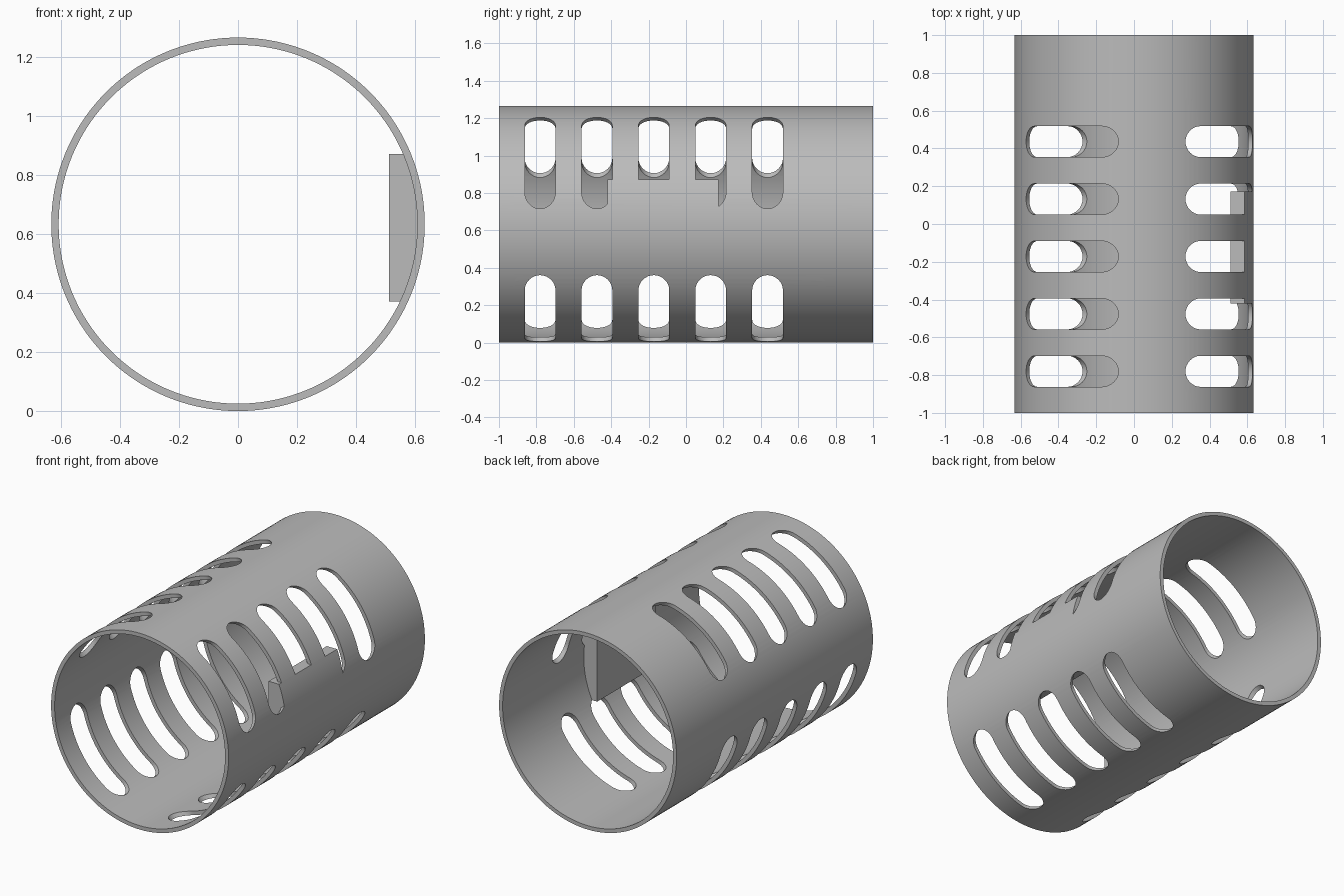
import bpy, bmesh
from math import sin, cos, pi, radians
from mathutils import Matrix, Vector

if "Cube" in bpy.data.objects:
    bpy.data.objects.remove(bpy.data.objects["Cube"], do_unlink=True)

R, BORE = 0.633, 0.608
SLOT_HALF, SLOT_R = 0.302, 0.082
SLOT_ROWS = [-0.78 + 0.304 * i for i in range(5)]
SLOT_ANGLES = [36, 126]          # each cutter pierces both opposite walls
CENTRE = Matrix.Translation((0, 0, R))

grey = bpy.data.materials.new("grey")
grey.use_nodes = True
colour = (0.5, 0.5, 0.5, 1)
grey.diffuse_color = colour
grey.node_tree.nodes["Principled BSDF"].inputs["Base Color"].default_value = colour


def prism(name, outline, depth, matrix):
    """Extrude a 2D outline symmetrically along local z, then place it."""
    bm = bmesh.new()
    face = bm.faces.new([bm.verts.new((x, y, -depth / 2)) for x, y in outline])
    top = bmesh.ops.extrude_face_region(bm, geom=[face])["geom"]
    bmesh.ops.translate(bm, vec=(0, 0, depth),
                        verts=[v for v in top if isinstance(v, bmesh.types.BMVert)])
    bmesh.ops.recalc_face_normals(bm, faces=bm.faces)
    bmesh.ops.transform(bm, matrix=matrix, verts=bm.verts)
    if matrix.determinant() < 0:
        bmesh.ops.reverse_faces(bm, faces=bm.faces)
    mesh = bpy.data.meshes.new(name)
    bm.to_mesh(mesh)
    bm.free()
    mesh.materials.append(grey)
    obj = bpy.data.objects.new(name, mesh)
    bpy.context.collection.objects.link(obj)
    return obj


def combine(target, tool, operation):
    mod = target.modifiers.new(operation.lower(), "BOOLEAN")
    mod.operation, mod.solver, mod.object = operation, "EXACT", tool
    bpy.context.view_layer.objects.active = target
    bpy.ops.object.modifier_apply(modifier=mod.name)
    bpy.data.objects.remove(tool, do_unlink=True)


def circle(radius, n=144):
    return [(radius * cos(2 * pi * i / n), radius * sin(2 * pi * i / n)) for i in range(n)]


def stadium(half, radius, n=16):
    points = []
    for side in (1, -1):
        for i in range(n + 1):
            a = -pi / 2 + pi * i / n
            points.append((side * (half - radius + radius * cos(a)), side * radius * sin(a)))
    return points


# Tube body and the hollow that runs through it
along_y = CENTRE @ Matrix.Rotation(pi / 2, 4, "X")
tube = prism("slotted_tube", circle(R), 2.0, along_y)
hollow = prism("hollow", circle(BORE), 2.4, along_y)

# Round-ended vents, four around the wall in each row
for y in SLOT_ROWS:
    for angle in SLOT_ANGLES:
        a = radians(angle)
        radial = Vector((cos(a), 0, sin(a)))
        tangent = Vector((-sin(a), 0, cos(a)))
        axes = Matrix((tangent, Vector((0, 1, 0)), radial)).transposed().to_4x4()
        place = Matrix.Translation((0, y, R)) @ axes
        combine(hollow, prism("vent", stadium(SLOT_HALF, SLOT_R), 1.6, place), "UNION")

# Solid mounting block left standing inside the left wall, flush with the outside
block = [(0.512, -0.42), (0.9, -0.42), (0.9, 0.173), (0.512, 0.173)]
combine(hollow, prism("block", block, 0.5, Matrix.Translation((0, 0, 0.622))), "DIFFERENCE")
combine(tube, hollow, "DIFFERENCE")

# One colour, smooth walls with crisp rims
tube.data.materials.clear()
tube.data.materials.append(grey)
for face in tube.data.polygons:
    face.material_index = 0
bpy.ops.object.select_all(action="DESELECT")
tube.select_set(True)
bpy.context.view_layer.objects.active = tube
bpy.ops.object.shade_smooth_by_angle(angle=radians(30))
